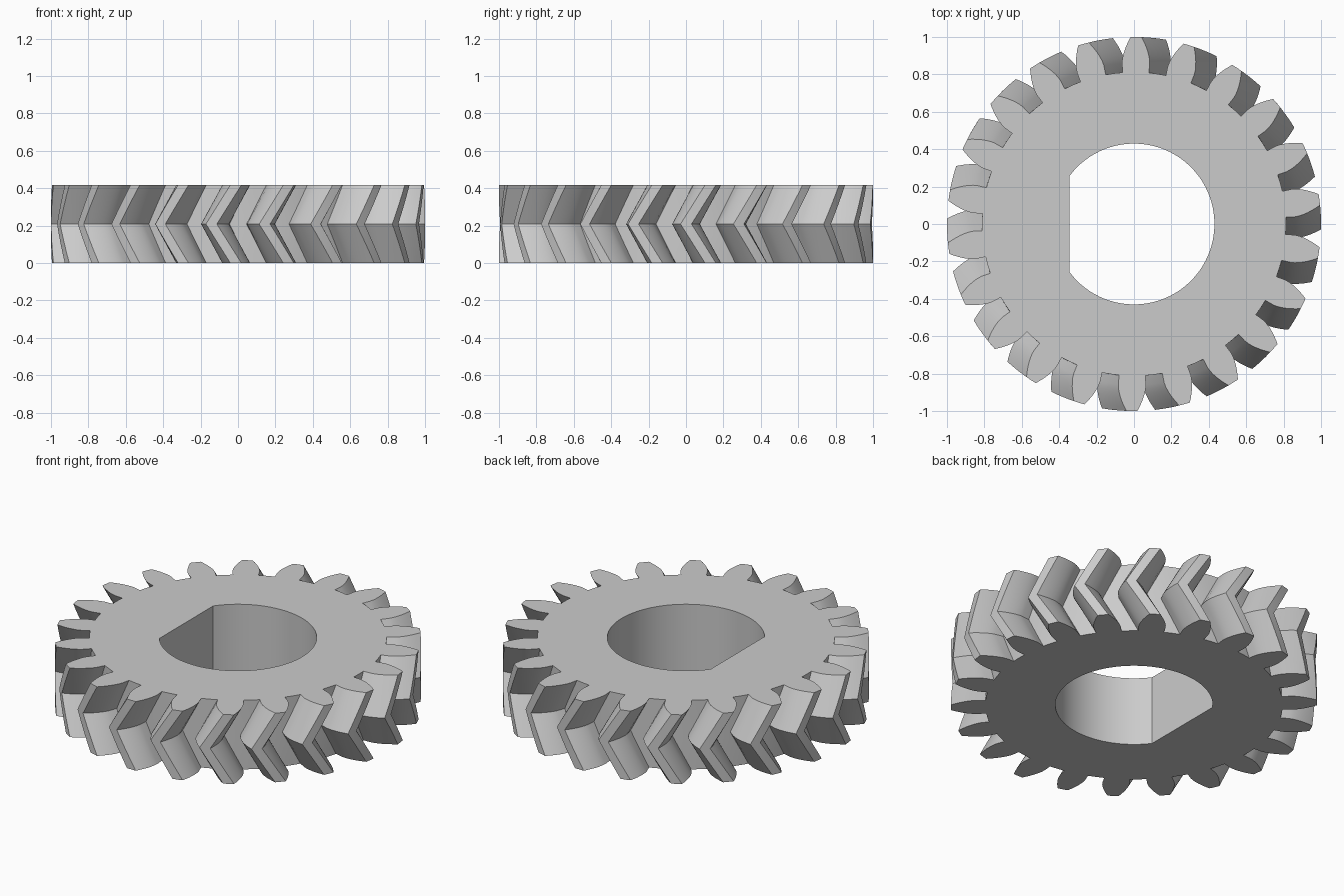
import bpy, bmesh, math

old = bpy.data.objects.get("Cube")
if old:
    bpy.data.objects.remove(old, do_unlink=True)

# Gear proportions
TEETH = 22
MODULE = 2 / (TEETH + 2)
PITCH_R = MODULE * TEETH / 2
ROOT_R = PITCH_R - 1.25 * MODULE
TIP_R = 1.0
PRESSURE = math.radians(20)
HELIX = math.radians(30)
HEIGHT = 5 * MODULE
BORE_R = 0.43
FLAT_X = -0.345
BASE_R = PITCH_R * math.cos(PRESSURE)
SLICES = 8


def involute(angle):
    return math.tan(angle) - angle


def half_angle(r):
    """Half the angular thickness of a tooth at radius r."""
    phi = math.acos(min(1.0, BASE_R / r))
    return math.pi / (2 * TEETH) + involute(PRESSURE) - involute(phi)


def gear_outline():
    """Polar points of the involute outline, tooth by tooth."""
    flank = [(ROOT_R, half_angle(BASE_R))]
    for i in range(7):
        r = BASE_R + (TIP_R - BASE_R) * i / 6
        flank.append((r, half_angle(r)))
    pts = []
    for t in range(TEETH):
        mid = t * math.tau / TEETH
        pts += [(r, mid - a) for r, a in flank]
        pts.append((TIP_R, mid))
        pts += [(r, mid + a) for r, a in reversed(flank)]
        pts.append((ROOT_R, mid + math.pi / TEETH))
    return pts


def bore_outline(steps=72):
    """Polar points of the round bore with one flat side."""
    limit = math.acos(FLAT_X / BORE_R)
    return [(BORE_R, -limit + 2 * limit * i / steps) for i in range(steps + 1)]


def add_ring(bm, pts, z, twist=0.0):
    return [bm.verts.new((r * math.cos(a + twist), r * math.sin(a + twist), z))
            for r, a in pts]


def skin(bm, rings):
    """Join successive rings with quads."""
    for low, high in zip(rings, rings[1:]):
        n = len(low)
        for i in range(n):
            j = (i + 1) % n
            bm.faces.new((low[i], low[j], high[j], high[i]))


def ring_edges(bm, ring):
    return [bm.edges.get((ring[i - 1], ring[i])) for i in range(len(ring))]


bm = bmesh.new()

# Herringbone teeth: the twist reverses at mid height
outer = []
for k in range(SLICES + 1):
    z = HEIGHT * k / SLICES
    twist = abs(z - HEIGHT / 2) * math.tan(HELIX) / PITCH_R
    outer.append(add_ring(bm, gear_outline(), z, twist))
skin(bm, outer)

# Bore wall
bore = [add_ring(bm, bore_outline(), z) for z in (0, HEIGHT)]
skin(bm, bore)

# End faces
for a, b in ((outer[0], bore[0]), (outer[-1], bore[-1])):
    bmesh.ops.triangle_fill(bm, use_beauty=True, use_dissolve=False,
                            edges=ring_edges(bm, a) + ring_edges(bm, b))
bmesh.ops.recalc_face_normals(bm, faces=bm.faces)

mesh = bpy.data.meshes.new("herringbone_gear")
bm.to_mesh(mesh)
bm.free()
gear = bpy.data.objects.new("herringbone_gear", mesh)
bpy.context.collection.objects.link(gear)

# Plain grey
grey = bpy.data.materials.new("plain_grey")
grey.use_nodes = True
colour = (0.6, 0.6, 0.6, 1)
grey.diffuse_color = colour
grey.node_tree.nodes["Principled BSDF"].inputs["Base Color"].default_value = colour
mesh.materials.append(grey)

# Smooth curved walls, sharp tooth edges
bpy.ops.object.select_all(action='DESELECT')
gear.select_set(True)
bpy.context.view_layer.objects.active = gear
bpy.ops.object.shade_smooth_by_angle(angle=math.radians(30))
